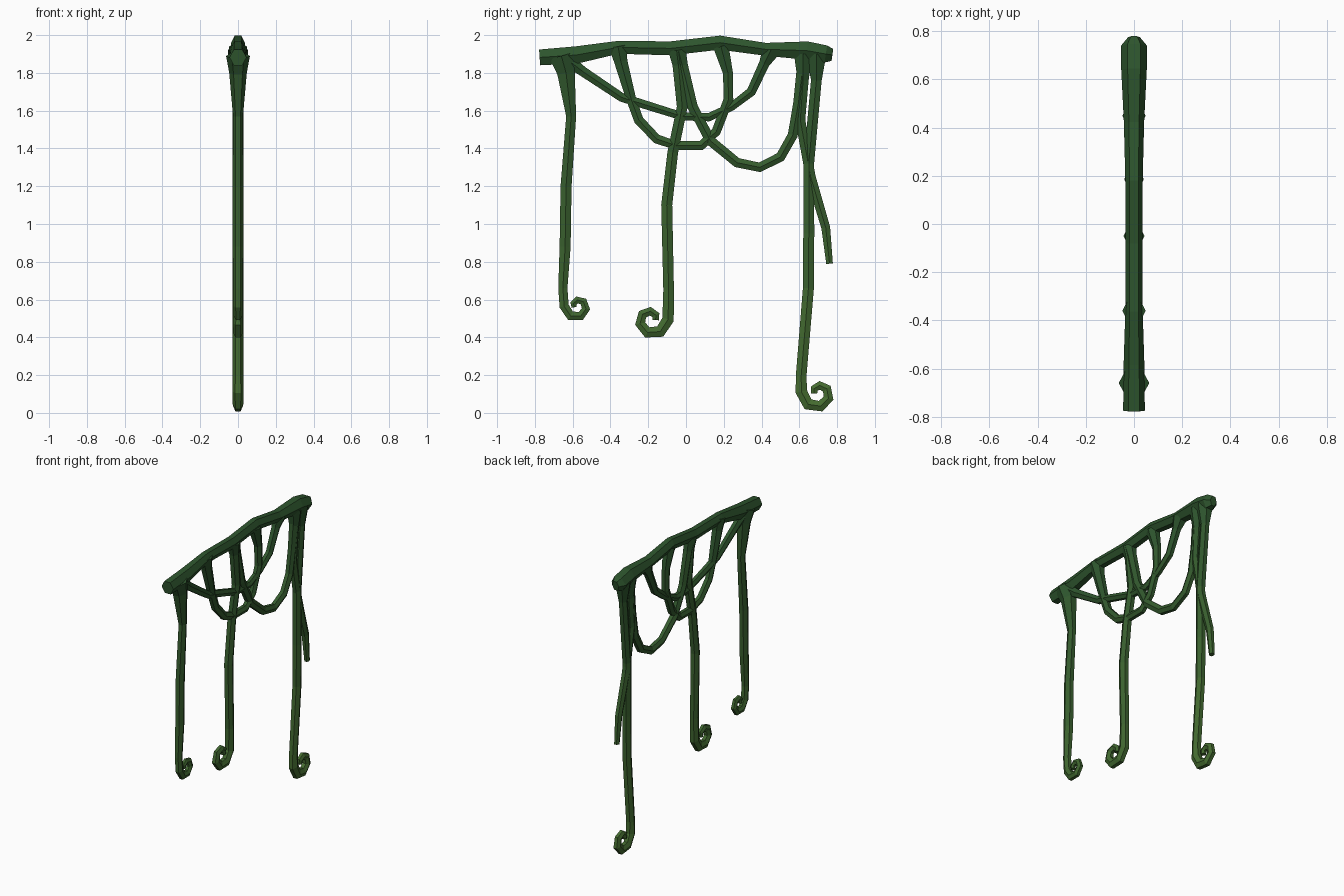
import bpy
from math import cos, sin, pi, radians
from mathutils import Vector

# Green shades, dark at the top and lighter towards the ground
BANDS = 8
LOW, HIGH = (0.062, 0.155, 0.030), (0.024, 0.085, 0.026)
shades = []
for i in range(BANDS):
    m = bpy.data.materials.new("vine_green_%d" % i)
    t = (i + 0.5) / BANDS
    m.diffuse_color = [a + (b - a) * t for a, b in zip(LOW, HIGH)] + [1]
    shades.append(m)


def tube(name, pts, sides=6, widths=None):
    """Sweep a polygon along (y, z, radius) points lying in the x = 0 plane."""
    p = [Vector((y, z)) for y, z, r in pts]
    verts, faces = [], []
    for i, (y, z, r) in enumerate(pts):
        a = (p[i] - p[i - 1]).normalized() if i else None
        b = (p[i + 1] - p[i]).normalized() if i < len(p) - 1 else None
        a, b = a or b, b or a
        t = (a + b).normalized()
        n = Vector((-t.y, t.x)) / max(0.8, t.dot(a))
        w = widths[i] if widths else r * 0.97
        for k in range(sides):
            ang = 2 * pi * k / sides
            s = r * 1.12 * sin(ang)
            verts.append((w * cos(ang), y + n.x * s, z + n.y * s))
    for i in range(len(pts) - 1):
        for k in range(sides):
            j = (k + 1) % sides
            faces.append((i * sides + k, (i + 1) * sides + k,
                          (i + 1) * sides + j, i * sides + j))
    faces.append(tuple(range(sides)))
    faces.append(tuple(reversed(range(len(verts) - sides, len(verts)))))
    me = bpy.data.meshes.new(name)
    me.from_pydata(verts, [], faces)
    for m in shades:
        me.materials.append(m)
    for f in me.polygons:
        f.material_index = max(0, min(BANDS - 1, int(f.center.z / 2 * BANDS)))
    ob = bpy.data.objects.new(name, me)
    bpy.context.collection.objects.link(ob)
    return ob


def curl(y, z, r0, r1, start, sweep, thick, steps=7):
    """Spiral tip for a hanging strand."""
    out = []
    for i in range(steps + 1):
        t = i / steps
        a = radians(start + sweep * t)
        r = r0 + (r1 - r0) * t
        out.append((y + r * cos(a), z + r * sin(a), thick * (1 - 0.45 * t)))
    return out


# Top branch
tube("top_branch",
     [(-0.775, 1.882, 0.043), (-0.58, 1.895, 0.047), (-0.36, 1.935, 0.035),
      (-0.08, 1.93, 0.038), (0.18, 1.96, 0.038), (0.42, 1.925, 0.035),
      (0.64, 1.918, 0.05), (0.74, 1.90, 0.047), (0.775, 1.895, 0.033)],
     widths=[0.045, 0.043, 0.036, 0.036, 0.036, 0.042, 0.053, 0.054, 0.025])

# Hanging strands with curled tips
tube("left_strand",
     [(-0.66, 1.89, 0.065), (-0.635, 1.80, 0.048), (-0.608, 1.57, 0.027),
      (-0.635, 1.2, 0.030), (-0.64, 0.88, 0.030), (-0.652, 0.66, 0.025)]
     + curl(-0.575, 0.565, 0.070, 0.018, 180, 380, 0.025))
tube("middle_strand",
     [(-0.05, 1.92, 0.045), (-0.04, 1.84, 0.032), (-0.02, 1.62, 0.029),
      (-0.07, 1.38, 0.029), (-0.102, 1.1, 0.030), (-0.092, 0.65, 0.029)]
     + curl(-0.185, 0.495, 0.090, 0.025, 0, -370, 0.031))
tube("right_strand",
     [(0.69, 1.90, 0.055), (0.69, 1.76, 0.029), (0.65, 1.32, 0.029),
      (0.65, 0.95, 0.030), (0.648, 0.66, 0.030), (0.61, 0.20, 0.029)]
     + curl(0.70, 0.105, 0.090, 0.022, 175, 370, 0.031))

# Short straight tail
tube("right_tail",
     [(0.62, 1.90, 0.05), (0.62, 1.76, 0.03), (0.605, 1.55, 0.027),
      (0.66, 1.25, 0.027), (0.74, 0.98, 0.024), (0.76, 0.79, 0.018)])

# Drooping loops under the branch
tube("shallow_loop",
     [(-0.64, 1.88, 0.04), (-0.55, 1.81, 0.027), (-0.34, 1.67, 0.024),
      (-0.02, 1.57, 0.022), (0.12, 1.565, 0.022), (0.24, 1.62, 0.022),
      (0.345, 1.70, 0.025), (0.415, 1.85, 0.029), (0.45, 1.92, 0.05)])
tube("middle_loop",
     [(-0.36, 1.94, 0.05), (-0.345, 1.86, 0.036), (-0.29, 1.66, 0.027),
      (-0.25, 1.55, 0.026), (-0.155, 1.45, 0.025), (-0.05, 1.415, 0.024),
      (0.08, 1.415, 0.024), (0.16, 1.49, 0.025), (0.225, 1.66, 0.026),
      (0.222, 1.80, 0.027), (0.185, 1.94, 0.042)])
tube("right_loop",
     [(-0.04, 1.92, 0.04), (-0.02, 1.84, 0.031), (0.035, 1.62, 0.028),
      (0.13, 1.44, 0.027), (0.27, 1.325, 0.026), (0.39, 1.30, 0.025),
      (0.50, 1.355, 0.026), (0.565, 1.47, 0.027), (0.595, 1.64, 0.028),
      (0.62, 1.84, 0.033), (0.63, 1.92, 0.05)])
